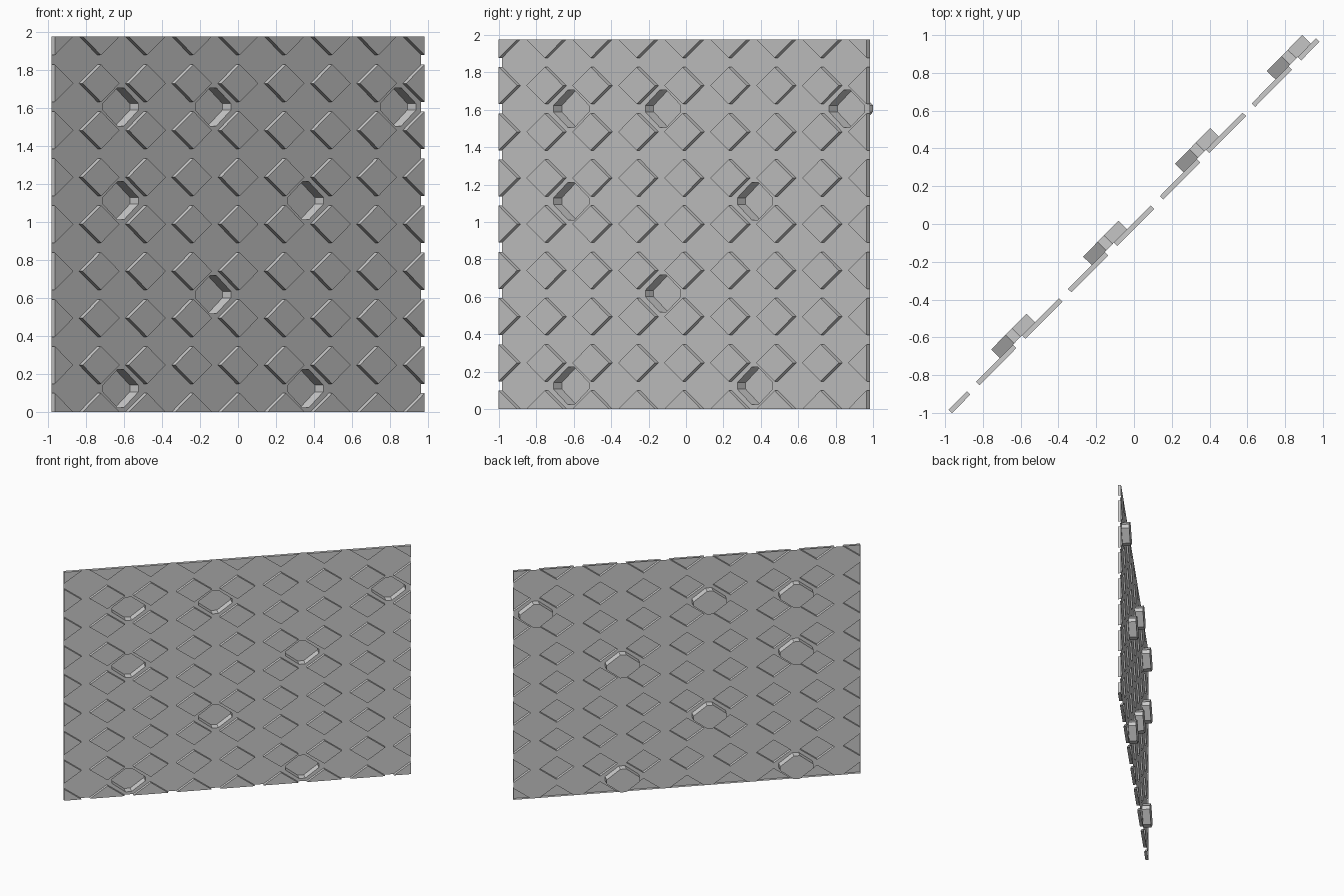
import bpy, bmesh
from mathutils import Vector

if "Cube" in bpy.data.objects:
    bpy.data.objects.remove(bpy.data.objects["Cube"])

N = 8                                        # tiles along each side
ORIGIN = Vector((-0.982, -0.983, 0))
U = Vector((1.946 / N, 1.966 / N, 0))        # one tile along the panel
V = Vector((0, 0, 1.976 / N))                # one tile up
NORMAL = U.cross(V).normalized()             # towards front right
BUMP, POCKET = 0.026, -0.064                 # raised diamonds, sunk octagons
R = 0.4                                      # diamond half diagonal in tiles

bm = bmesh.new()


def verts(points, depth=0):
    return [bm.verts.new(ORIGIN + U * a + V * b + NORMAL * depth) for a, b in points]


def extruded(points, depth):
    """Cap at the given depth plus the walls back to the sheet."""
    base, cap = verts(points), verts(points, depth)
    bm.faces.new(cap)
    for i in range(len(points)):
        k = (i + 1) % len(points)
        bm.faces.new((base[i], base[k], cap[k], cap[i]))


def octagon(a, b, w, h, fw, fh):
    """Octagon around the tile centre, counter-clockwise."""
    shape = [(-fw, -h), (fw, -h), (w, -fh), (w, fh),
             (fw, h), (-fw, h), (-w, fh), (-w, -fh)]
    return [(a + .5 + x, b + .5 + y) for x, y in shape]


# Raised diamonds at the tile corners, cut off at the panel border
def clamp(t):
    return min(max(t, 0), N)


for i in range(N + 1):
    for j in range(N + 1):
        corners = [(i + R, j), (i, j + R), (i - R, j), (i, j - R)]
        extruded(list(dict.fromkeys((clamp(a), clamp(b)) for a, b in corners)), BUMP)

# Flat sheet between the diamonds, with sunk octagon pockets in some tiles
pockets = {(1, 0), (5, 0), (3, 2), (1, 4), (5, 4), (1, 6), (3, 6), (7, 6)}
for i in range(N):
    for j in range(N):
        outer = octagon(i, j, .5, .5, .5 - R, .5 - R)
        if (i, j) not in pockets:
            bm.faces.new(verts(outer))
            continue
        hole = octagon(i, j, .385, .405, .07, .07)
        for k in range(8):
            m = (k + 1) % 8
            bm.faces.new(verts([outer[k], outer[m], hole[m], hole[k]]))
        extruded(hole, POCKET)

bmesh.ops.remove_doubles(bm, verts=bm.verts, dist=0.0005)
mesh = bpy.data.meshes.new("embossed_panel")
bm.to_mesh(mesh)
bm.free()
bpy.context.collection.objects.link(bpy.data.objects.new("embossed_panel", mesh))
